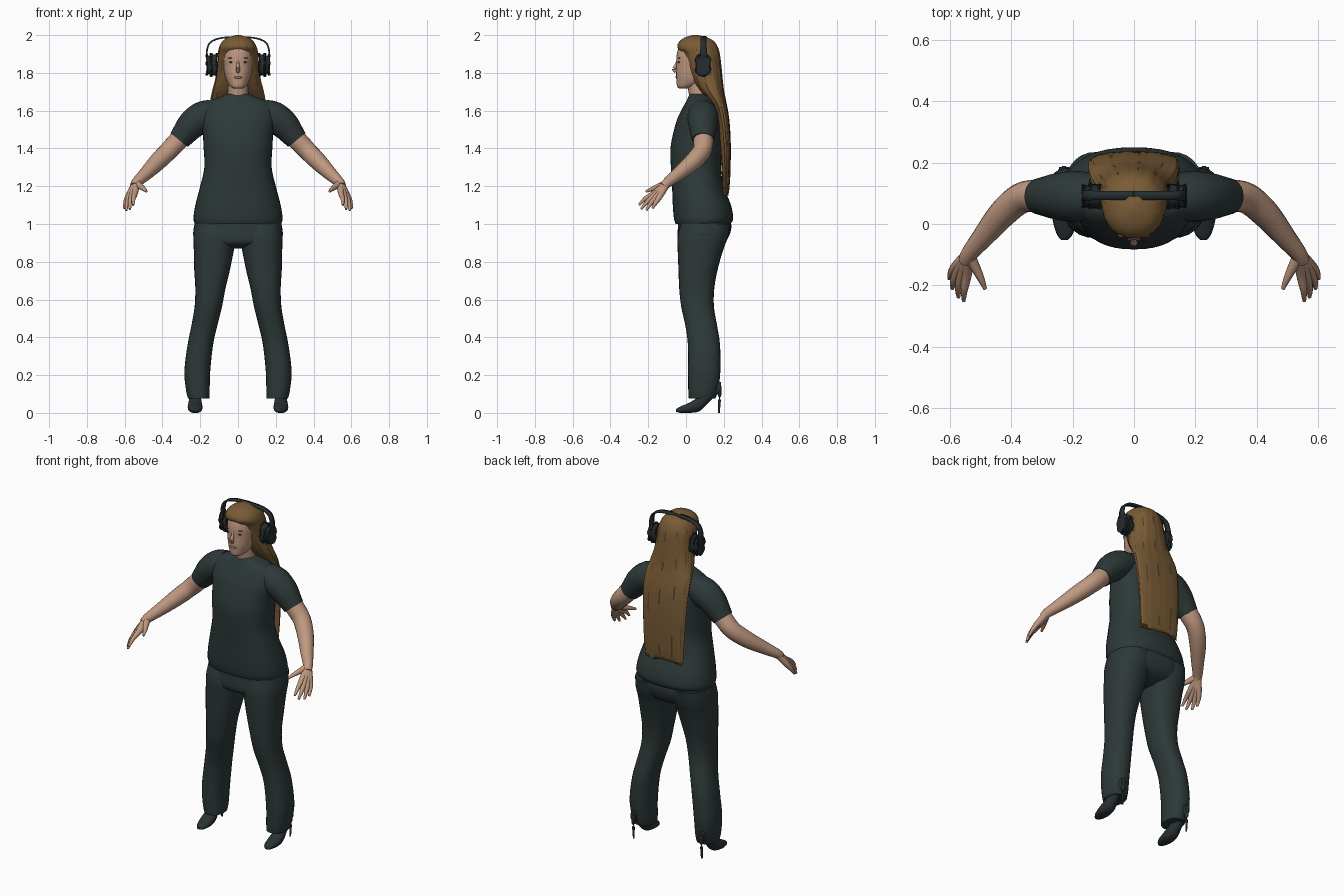
import bpy, bmesh, math, random
from mathutils import Vector

if "Cube" in bpy.data.objects:
    bpy.data.objects.remove(bpy.data.objects["Cube"])

random.seed(4)


def material(name, rgb):
    m = bpy.data.materials.new(name)
    m.diffuse_color = (*rgb, 1)
    m.use_nodes = True
    m.node_tree.nodes["Principled BSDF"].inputs["Base Color"].default_value = m.diffuse_color
    return m


CLOTH = material("dark cloth", (0.027, 0.040, 0.040))
BLACK = material("headset black", (0.018, 0.025, 0.028))
SHOE = material("shoe dark", (0.022, 0.031, 0.033))
SKIN = material("skin", (0.52, 0.315, 0.215))
HAIR = material("hair", (0.19, 0.105, 0.036))
STRAND = material("hair shadow strand", (0.085, 0.045, 0.016))
LIPS = material("lips", (0.38, 0.17, 0.13))
EYE = material("eye dark", (0.06, 0.04, 0.03))


def spline(rows, steps=4):
    """Catmull-Rom interpolation of rows of numbers."""
    out = []
    for i in range(len(rows) - 1):
        a, b, c, d = (rows[max(i - 1, 0)], rows[i], rows[i + 1], rows[min(i + 2, len(rows) - 1)])
        for s in range(steps):
            t = s / steps
            out.append([0.5 * (2 * q + (r - p) * t + (2 * p - 5 * q + 4 * r - w) * t * t
                               + (3 * q - p - 3 * r + w) * t ** 3) for p, q, r, w in zip(a, b, c, d)])
    return out + [list(rows[-1])]


def finish(bm, name, mats, mirror=False, angle=50):
    bmesh.ops.recalc_face_normals(bm, faces=bm.faces)
    me = bpy.data.meshes.new(name)
    bm.to_mesh(me)
    bm.free()
    for m in mats:
        me.materials.append(m)
    ob = bpy.data.objects.new(name, me)
    bpy.context.collection.objects.link(ob)
    bpy.ops.object.select_all(action='DESELECT')
    ob.select_set(True)
    bpy.context.view_layer.objects.active = ob
    bpy.ops.object.shade_smooth_by_angle(angle=math.radians(angle))
    if mirror:
        ob.modifiers.new("mirror", 'MIRROR').use_mirror_merge = False
    return ob


def skin_rings(rings):
    """Bridge point rings into a capped skin."""
    bm = bmesh.new()
    vs = [[bm.verts.new(p) for p in ring] for ring in rings]
    n = len(vs[0])
    for a, b in zip(vs, vs[1:]):
        for k in range(n):
            bm.faces.new((a[k], a[(k + 1) % n], b[(k + 1) % n], b[k]))
    bm.faces.new(vs[0])
    bm.faces.new(vs[-1])
    return bm


def loft(rows, power=2.2, n=32, along='z', steps=4, ripple=None):
    """Rows are (position, x0, x1, other0, other1) along z or y."""
    rings = []
    for h, x0, x1, w0, w1 in spline(rows, steps):
        ring = []
        for k in range(n):
            t = 2 * math.pi * k / n
            c, s = math.cos(t), math.sin(t)
            f = ripple(k, h) if ripple else 1
            x = (x0 + x1) / 2 + f * (x1 - x0) / 2 * math.copysign(abs(c) ** (2 / power), c)
            w = (w0 + w1) / 2 + f * (w1 - w0) / 2 * math.copysign(abs(s) ** (2 / power), s)
            ring.append((x, w, h) if along == 'z' else (x, h, w))
        rings.append(ring)
    return skin_rings(rings)


def tube(points, n=14, steps=4):
    """Points are (x, y, z, radius)."""
    pts = spline(points, steps)
    rings = []
    for i, p in enumerate(pts):
        d = Vector(pts[min(i + 1, len(pts) - 1)][:3]) - Vector(pts[max(i - 1, 0)][:3])
        q = d.to_track_quat('Z', 'Y')
        rings.append([Vector(p[:3]) + q @ Vector((p[3] * math.cos(a), p[3] * math.sin(a), 0))
                      for a in (2 * math.pi * k / n for k in range(n))])
    return skin_rings(rings)


def blob(name, loc, size, mat, mirror=False):
    bm = bmesh.new()
    bmesh.ops.create_uvsphere(bm, u_segments=16, v_segments=10, radius=1)
    for v in bm.verts:
        v.co = Vector(loc) + Vector(a * b for a, b in zip(v.co, size))
    return finish(bm, name, [mat], mirror)


def sym(rows):
    return [(z, -w, w, y0, y1) for z, w, y0, y1 in rows]


# Shirt body and sleeves
finish(loft(sym([(1.0, .228, -.055, .235), (1.03, .236, -.064, .25), (1.1, .226, -.07, .238),
                 (1.2, .2, -.074, .2), (1.3, .178, -.08, .185), (1.4, .182, -.082, .19),
                 (1.48, .187, -.068, .192), (1.56, .2, -.045, .188), (1.62, .19, -.015, .172),
                 (1.65, .155, .002, .155), (1.672, .1, .012, .138), (1.688, .062, .022, .122)]),
            2.3, 40), "shirt", [CLOTH])
finish(tube([(.13, .09, 1.585, .075), (.19, .09, 1.565, .083), (.245, .09, 1.525, .077),
             (.285, .09, 1.478, .066), (.312, .09, 1.445, .058)], 24), "sleeve", [CLOTH], True)

# Trousers: hips and two legs
finish(loft(sym([(1.03, .222, -.04, .235), (.98, .234, -.043, .24), (.93, .234, -.046, .225),
                 (.895, .19, -.035, .195), (.87, .06, .02, .13)]), 2.3, 36), "hips", [CLOTH])
finish(loft([(1.0, .01, .228, -.03, .235), (.93, .008, .236, -.045, .222), (.86, .022, .234, -.044, .196),
             (.76, .042, .232, -.04, .168), (.66, .066, .226, -.036, .15), (.56, .085, .23, -.025, .148),
             (.46, .11, .247, -.003, .165), (.36, .132, .267, .01, .18), (.22, .147, .284, .011, .182),
             (.12, .15, .275, .012, .17), (.075, .152, .264, .015, .155)], 2.3, 28),
       "trouser_leg", [CLOTH], True)

# High-heeled shoes
finish(loft([(-.052, .215, .238, .006, .02), (-.03, .198, .253, 0, .034), (.02, .188, .266, 0, .055),
             (.07, .192, .262, .008, .09), (.11, .2, .256, .045, .14), (.15, .205, .251, .085, .168),
             (.185, .212, .244, .11, .162)], 2.3, 20, 'y'), "shoe", [SHOE], True)
finish(tube([(.228, .172, .14, .018), (.228, .178, .09, .009), (.228, .174, 0, .005)], 10),
       "shoe_heel", [SHOE], True)

# Arms and hands
finish(tube([(.27, .09, 1.495, .05), (.315, .092, 1.443, .053), (.37, .083, 1.385, .05),
             (.43, .032, 1.325, .046), (.49, -.04, 1.265, .036), (.537, -.097, 1.22, .027),
             (.548, -.12, 1.2, .024)], 18), "arm", [SKIN], True)
fingers = {"index": ((.545, -.165, 1.165), (.553, -.215, 1.135), (.555, -.25, 1.1)),
           "middle": ((.56, -.162, 1.155), (.572, -.208, 1.115), (.572, -.238, 1.078)),
           "ring": ((.573, -.152, 1.148), (.588, -.188, 1.108), (.592, -.21, 1.072)),
           "little": ((.58, -.138, 1.148), (.596, -.16, 1.113), (.602, -.178, 1.083)),
           "thumb": ((.518, -.14, 1.2), (.498, -.18, 1.185), (.485, -.212, 1.172))}
for name, joints in fingers.items():
    path = [(.54, -.1, 1.217, .021)] + [(*j, r) for j, r in zip(joints, (.0165, .0115, .006))]
    finish(tube(path, 10), name + "_finger", [SKIN], True)

# Neck, head and face
finish(tube([(0, .085, 1.64, .062), (0, .07, 1.69, .055), (0, .06, 1.74, .052), (0, .055, 1.79, .052)], 20),
       "neck", [SKIN])
finish(loft(sym([(1.717, .022, -.036, .01), (1.728, .04, -.047, .05), (1.755, .058, -.05, .11),
                 (1.79, .07, -.052, .14), (1.84, .078, -.05, .155), (1.89, .08, -.05, .16),
                 (1.94, .07, -.036, .15), (1.975, .04, 0, .11)]), 2.1, 32), "head", [SKIN])
finish(tube([(0, -.044, 1.868, .006), (0, -.053, 1.84, .008), (0, -.062, 1.82, .012),
             (0, -.052, 1.806, .009)], 12), "nose", [SKIN])
blob("lips", (0, -.048, 1.776), (.022, .008, .007), LIPS)
blob("eye", (.033, -.036, 1.857), (.014, .008, .005), EYE, True)
blob("brow", (.035, -.036, 1.879), (.018, .008, .0025), HAIR, True)

# Long hair: ridged locks with a ragged lower end
N = 96
ridge = [random.uniform(-.018, .018) for _ in range(N)]
ragged = [random.choice((0, 0, .015, .03, .05)) for _ in range(N // 6)]
hair = loft(sym([(1.15, .125, .192, .226), (1.25, .132, .19, .234), (1.4, .14, .18, .237),
                 (1.52, .146, .168, .232), (1.6, .148, .15, .222), (1.66, .145, .115, .21),
                 (1.71, .135, .07, .2), (1.77, .12, .03, .193), (1.84, .111, .002, .186),
                 (1.9, .107, -.02, .178), (1.935, .1, -.046, .168), (1.965, .084, -.036, .15),
                 (1.987, .055, -.008, .115), (2.0, .012, .035, .065)]), 2.2, N,
            ripple=lambda k, h: 1 + ridge[k] * min(1, (2.0 - h) * 12))
hair.verts.ensure_lookup_table()
for i in range(N):
    hair.verts[i].co.z += ragged[i // 6]
hair.faces.ensure_lookup_table()
for i, f in enumerate(hair.faces):
    k, row = i % N, i // N
    # thin shadowed gaps between locks
    if k % 9 == 4 and (row + k) % 11 < 4 and 1.2 < f.calc_center_median().z < 1.93:
        f.material_index = 1
finish(hair, "long_hair", [HAIR, STRAND], angle=60)

# Headphones: ear cups, cushions and band
for name, x, depth, ry, rz in (("ear_cup", .152, .026, .036, .05), ("ear_cushion", .128, .03, .04, .056)):
    bm = bmesh.new()
    bmesh.ops.create_cone(bm, cap_ends=True, segments=28, radius1=1, radius2=1, depth=1)
    for v in bm.verts:
        v.co = Vector((x + v.co.z * depth, .09 + v.co.x * ry, 1.842 + v.co.y * rz))
    bmesh.ops.bevel(bm, geom=[e for e in bm.edges if len(e.link_faces) == 2 and
                              any(len(f.verts) > 4 for f in e.link_faces)],
                    offset=.007, segments=2, affect='EDGES')
    finish(bm, name, [BLACK], True)

bm = bmesh.new()
pairs = []
for x, z, w in spline([(.155, 1.85, .022), (.165, 1.895, .02), (.162, 1.93, .017), (.148, 1.96, .016),
                       (.115, 1.978, .015), (.07, 1.987, .015), (0, 1.99, .015)]):
    pairs.append((bm.verts.new((x, .093 - w, z)), bm.verts.new((x, .093 + w, z))))
for a, b in zip(pairs, pairs[1:]):
    bm.faces.new((a[0], a[1], b[1], b[0]))
band = finish(bm, "headband", [BLACK], True)
solid = band.modifiers.new("thickness", 'SOLIDIFY')
solid.thickness = .009
solid.offset = 0
